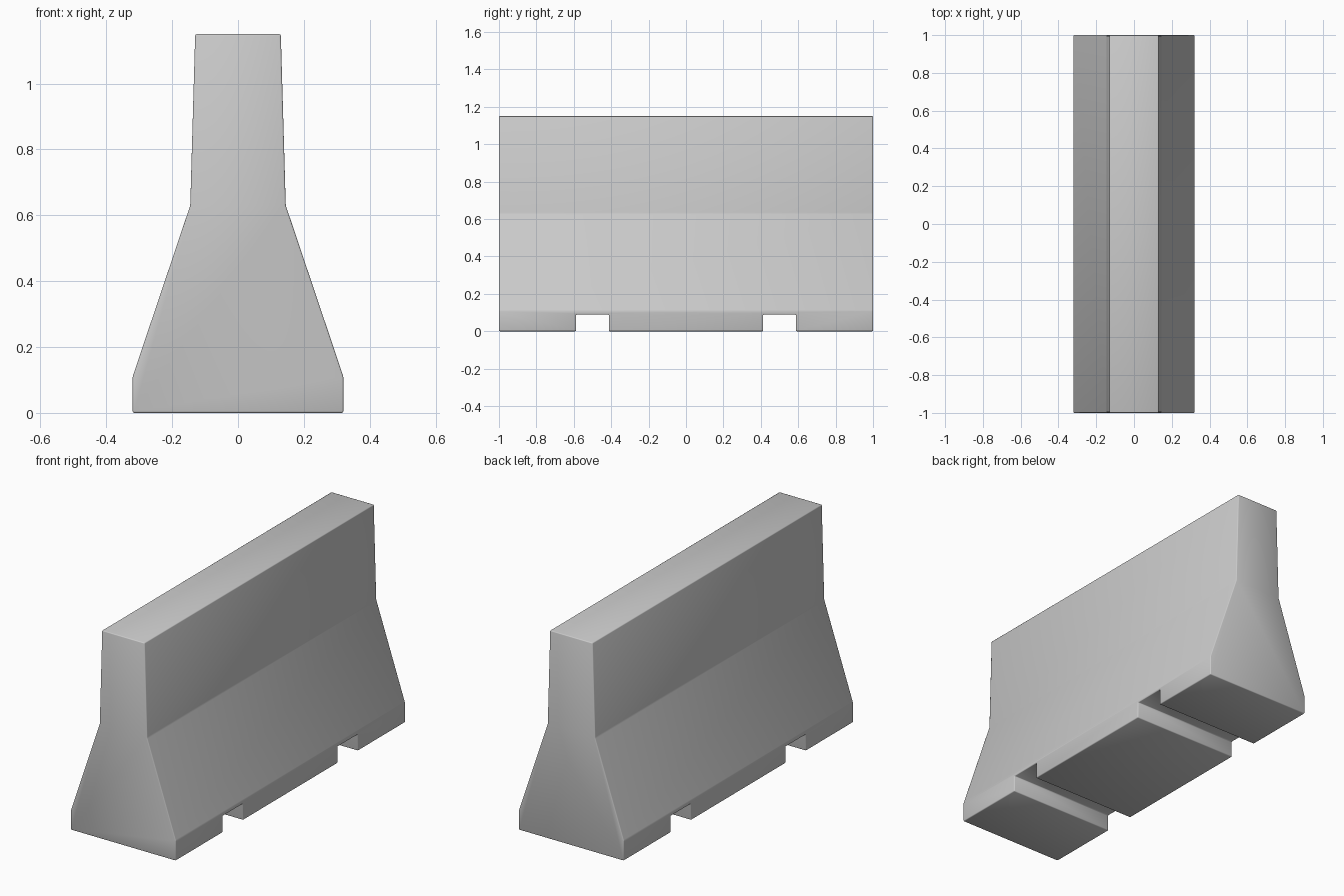
import bpy, bmesh

if "Cube" in bpy.data.objects:
    bpy.data.objects.remove(bpy.data.objects["Cube"])

# Barrier body: half profile (x, z) mirrored and extruded along y
half = [(0.32, 0), (0.32, 0.11), (0.145, 0.63), (0.13, 1.15)]
profile = half + [(-x, z) for x, z in reversed(half)]

bm = bmesh.new()
face = bm.faces.new([bm.verts.new((x, -1, z)) for x, z in profile])
ext = bmesh.ops.extrude_face_region(bm, geom=[face])
bmesh.ops.translate(bm, vec=(0, 2, 0),
                    verts=[g for g in ext["geom"] if isinstance(g, bmesh.types.BMVert)])
bmesh.ops.recalc_face_normals(bm, faces=bm.faces)
mesh = bpy.data.meshes.new("concrete_barrier")
bm.to_mesh(mesh)
bm.free()
barrier = bpy.data.objects.new("concrete_barrier", mesh)
bpy.context.collection.objects.link(barrier)

# Forklift / drainage slots cut across the underside
cutters = []
for y in (-0.5, 0.5):
    bpy.ops.mesh.primitive_cube_add(size=1, location=(0, y, 0))
    cutter = bpy.context.object
    cutter.name = "slot_cutter"
    cutter.scale = (1, 0.175, 0.18)
    cutter.hide_render = True
    cutters.append(cutter)
    mod = barrier.modifiers.new("slot", 'BOOLEAN')
    mod.operation = 'DIFFERENCE'
    mod.solver = 'EXACT'
    mod.object = cutter

# Slightly worn edges
bevel = barrier.modifiers.new("soft_edges", 'BEVEL')
bevel.width = 0.005
bevel.segments = 2
bevel.limit_method = 'ANGLE'
bevel.angle_limit = 0.17

bpy.ops.object.select_all(action='DESELECT')
barrier.select_set(True)
bpy.context.view_layer.objects.active = barrier
for mod in list(barrier.modifiers):
    bpy.ops.object.modifier_apply(modifier=mod.name)
for cutter in cutters:
    bpy.data.objects.remove(cutter)
bpy.ops.object.shade_smooth()
